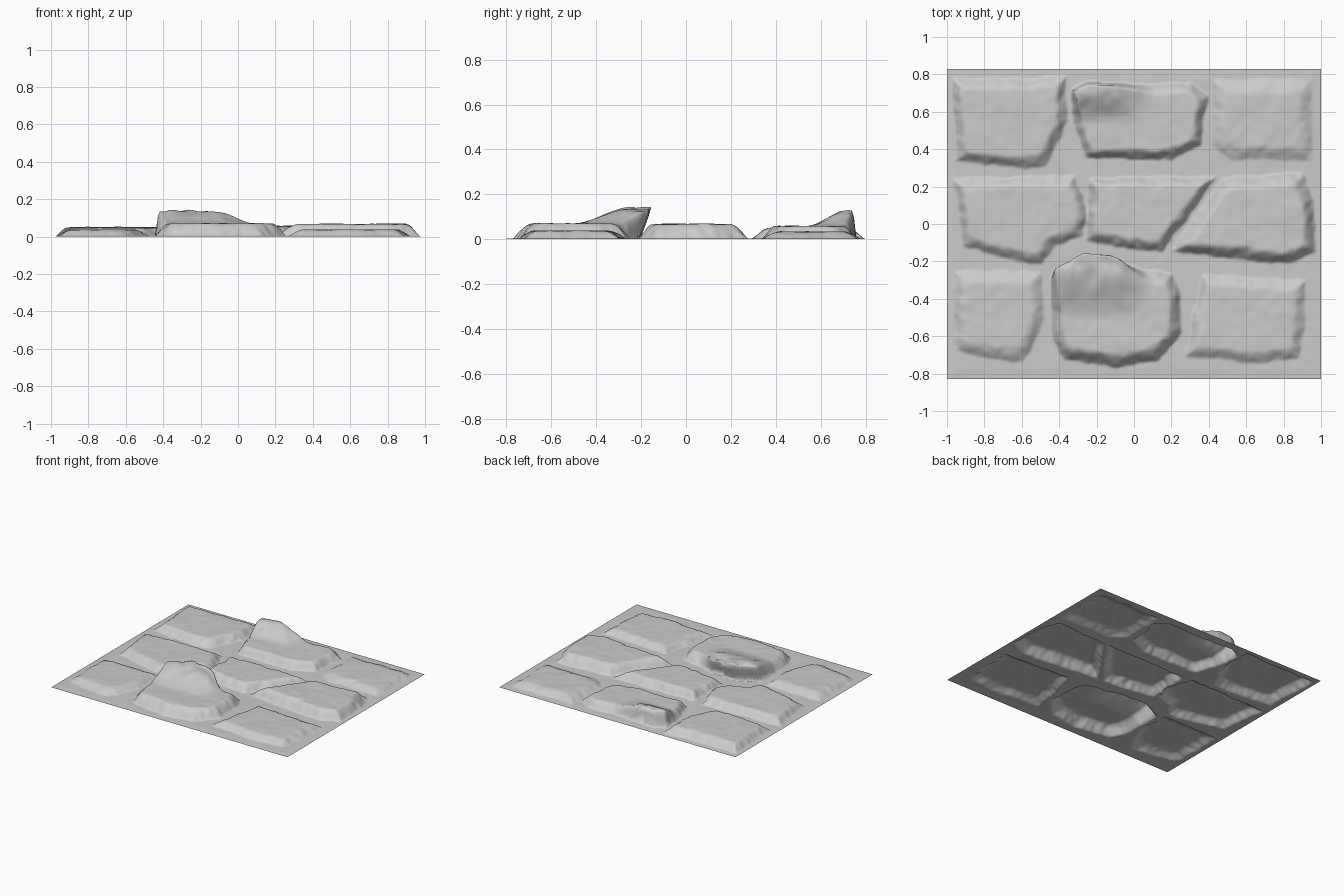
import bpy, bmesh, math
from mathutils import Vector, noise

cube = bpy.data.objects.get("Cube")
if cube:
    bpy.data.objects.remove(cube, do_unlink=True)

HALF_DEPTH = 0.83
stones = []


def add_stone(outline, height, slope, lump=None):
    """Register one raised stone: base outline, height, width of its sloped edge, optional broken lump."""
    xs, ys = zip(*outline)
    stones.append(dict(edges=list(zip(outline, outline[1:] + outline[:1])),
                       box=(min(xs), max(xs), min(ys), max(ys)),
                       height=height, slope=slope, lump=lump))


def ramp(value, start, end):
    t = max(0.0, min(1.0, (value - start) / (end - start)))
    return t * t * (3 - 2 * t)


def depth_inside(stone, x, y):
    """Rounded distance from a point to the outline, zero when outside."""
    left, right, front, back = stone["box"]
    if not (left < x < right and front < y < back):
        return 0.0
    inside, total = False, 0.0
    for (ax, ay), (bx, by) in stone["edges"]:
        if (ay > y) != (by > y) and x < ax + (y - ay) * (bx - ax) / (by - ay):
            inside = not inside
        ex, ey = bx - ax, by - ay
        t = max(0.0, min(1.0, ((x - ax) * ex + (y - ay) * ey) / (ex * ex + ey * ey)))
        gap = max(math.hypot(x - ax - t * ex, y - ay - t * ey), 0.0001)
        total += gap ** -5
    return total ** -0.2 if inside else 0.0


# Front row
add_stone([(-.97, -.24), (-.49, -.25), (-.47, -.5), (-.58, -.74), (-.65, -.75), (-.96, -.68)], .037, .08)
add_stone([(-.44, -.29), (-.28, -.2), (-.1, -.21), (.2, -.26), (.25, -.35), (.26, -.58),
           (.14, -.73), (-.1, -.77), (-.38, -.73), (-.45, -.6)], .07, .075,
          dict(height=.066, x=(.1, -.14), y=(-.5, -.3), lean=.5))
add_stone([(.36, -.26), (.92, -.3), (.92, -.55), (.88, -.72), (.65, -.75), (.27, -.71), (.31, -.5)], .037, .07)

# Middle row
add_stone([(-.97, .25), (-.31, .26), (-.24, .06), (-.27, -.07), (-.42, -.12), (-.49, -.22),
           (-.6, -.21), (-.92, -.12)], .047, .065)
add_stone([(-.24, .25), (.45, .26), (.16, -.15), (0, -.14), (-.26, -.09), (-.25, .1)], .055, .06)
add_stone([(.47, .25), (.9, .28), (.96, .15), (.98, -.15), (.85, -.22), (.6, -.2), (.19, -.15)], .067, .075)

# Back row
add_stone([(-.97, .78), (-.36, .79), (-.35, .55), (-.47, .31), (-.56, .29), (-.96, .33)], .05, .07)
add_stone([(-.34, .72), (-.26, .76), (.1, .75), (.3, .76), (.4, .68), (.36, .42), (.2, .34),
           (-.26, .35), (-.33, .55)], .058, .06,
          dict(height=.066, x=(.12, -.16), y=(.53, .72), lean=0))
add_stone([(.41, .78), (.96, .78), (.96, .33), (.5, .34), (.41, .42)], .033, .09)


def surface(x, y):
    """Height of the sheet and backward lean of the broken ledges."""
    spot = Vector((x, y, 0))
    rough = noise.noise(spot * 8) * .012 + noise.noise(spot * 22) * .008
    grain = noise.noise(spot * 7) * .003 + noise.noise(spot * 18) * .002
    border = ramp(min(1 - abs(x), HALF_DEPTH - abs(y)), 0, .06)
    best, lean = max(0, .002 + grain * .5) * border, 0
    for stone in stones:
        depth = depth_inside(stone, x, y)
        if depth <= 0:
            continue
        height, slope, amount = stone["height"], stone["slope"], 0
        lump = stone["lump"]
        if lump:
            amount = ramp(x, *lump["x"]) * ramp(y, *lump["y"])
            ragged = 1 + noise.noise(spot * 13) * .22
            height += lump["height"] * amount * ragged
            slope *= 1 - .68 * amount
        t = max(0.0, min(1.0, (depth + rough * (1 - .6 * amount)) / slope))
        rise = math.sin(t * math.pi / 2) ** 1.3
        z = (height + grain) * rise
        if z > best:
            best = z
            lean = lump["lean"] * amount * z if lump else 0
    return best, lean


# Paving sheet: one thin surface pressed into stones, hollow underneath
mesh = bpy.data.meshes.new("paving_sheet")
bm = bmesh.new()
bmesh.ops.create_grid(bm, x_segments=220, y_segments=184, size=1)
for v in bm.verts:
    x, y = v.co.x, v.co.y * HALF_DEPTH
    z, lean = surface(x, y)
    v.co = (x, y + lean, z)
for f in bm.faces:
    f.smooth = True
bm.to_mesh(mesh)
bm.free()
sheet = bpy.data.objects.new("paving_sheet", mesh)
bpy.context.collection.objects.link(sheet)

# Light grey stone
stone_grey = bpy.data.materials.new("light_grey_stone")
stone_grey.use_nodes = True
colour = (.6, .6, .6, 1)
stone_grey.diffuse_color = colour
stone_grey.node_tree.nodes["Principled BSDF"].inputs["Base Color"].default_value = colour
mesh.materials.append(stone_grey)
